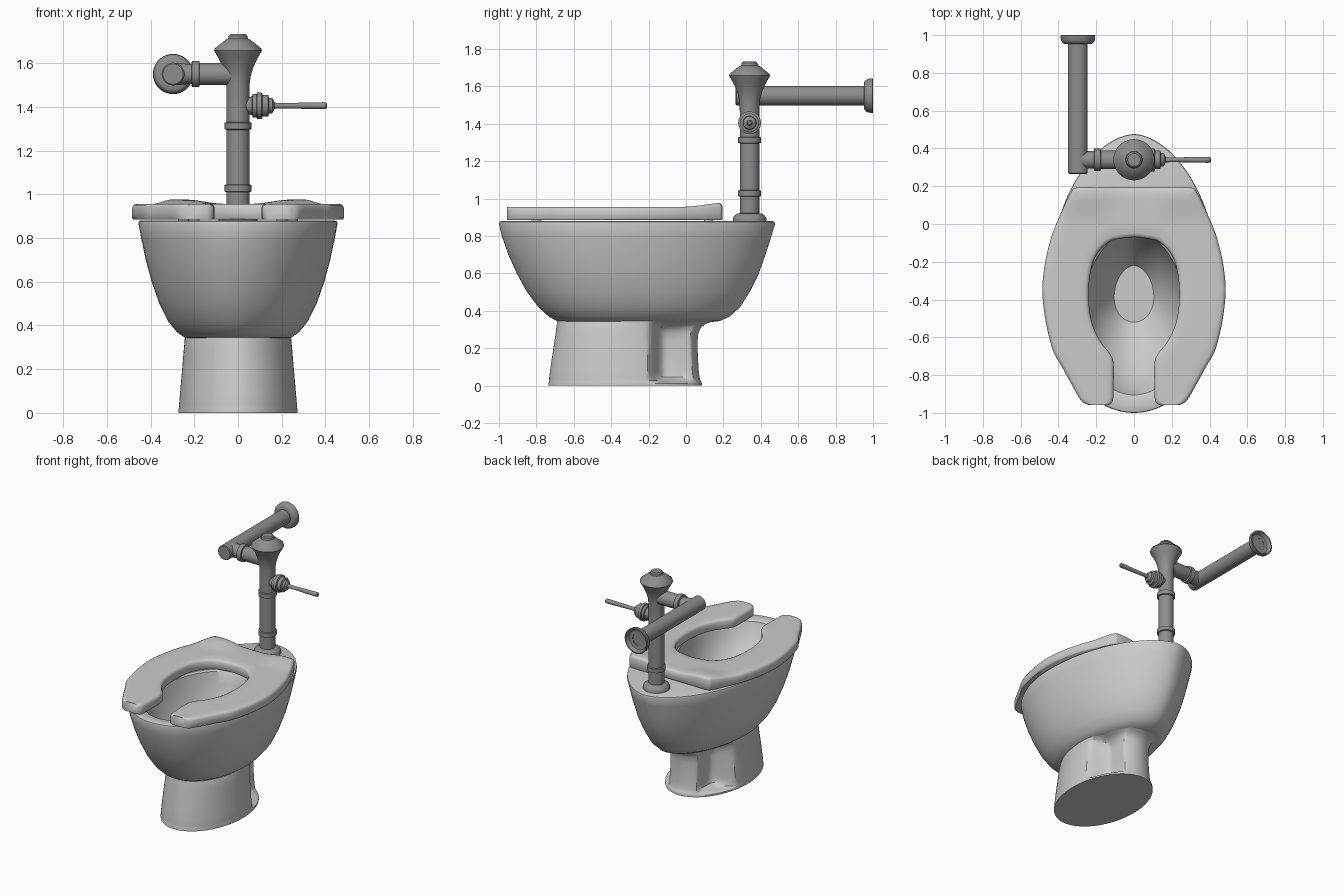
import bpy, bmesh, math
from mathutils import Vector


def material(name, v):
    m = bpy.data.materials.new(name)
    m.diffuse_color = (v, v, v, 1)
    return m


porcelain = material("light grey porcelain", 0.6)
metal = material("mid grey metal", 0.27)


def loft(name, rings, mat, angle=35):
    """Skin a list of closed rings and cap both ends."""
    bm = bmesh.new()
    vs = [[bm.verts.new(p) for p in r] for r in rings]
    n = len(vs[0])
    for a, b in zip(vs, vs[1:]):
        for i in range(n):
            j = (i + 1) % n
            bm.faces.new((a[i], a[j], b[j], b[i]))
    bm.faces.new(vs[0][::-1])
    bm.faces.new(vs[-1])
    bmesh.ops.recalc_face_normals(bm, faces=bm.faces)
    me = bpy.data.meshes.new(name)
    bm.to_mesh(me)
    bm.free()
    me.materials.append(mat)
    me.shade_smooth()
    me.set_sharp_from_angle(angle=math.radians(angle))
    ob = bpy.data.objects.new(name, me)
    bpy.context.collection.objects.link(ob)
    return ob


def lathe(name, profile, origin, axis, mat=metal, n=40):
    """Revolve (radius, distance) points about an axis through origin."""
    q = Vector((0, 0, 1)).rotation_difference(Vector(axis))
    rings = [[q @ Vector((r * math.cos(k * math.tau / n), r * math.sin(k * math.tau / n), h)) + Vector(origin)
              for k in range(n)] for r, h in profile]
    return loft(name, rings, mat)


def smooth(t):
    t = min(1, max(0, t))
    return t * t * (3 - 2 * t)


# Bowl: egg-shaped sections, outside up, over the rim, inside down to the water
def egg(z, front, back, w, n=96):
    mid = front + 0.435 * (back - front)
    ring = []
    for k in range(n):
        a = k * math.tau / n
        c, s = math.cos(a), math.sin(a)
        y = mid + c * (back - mid if c > 0 else mid - front)
        e = 1.12 if c > 0 else 1.0
        ring.append((math.copysign(abs(s) ** e, s) * w, y, z))
    return ring


bowl = [(0.338, -0.65, 0.12, 0.21), (0.345, -0.69, 0.18, 0.245), (0.37, -0.735, 0.235, 0.28),
        (0.42, -0.79, 0.29, 0.32), (0.50, -0.85, 0.34, 0.36), (0.60, -0.905, 0.39, 0.395),
        (0.70, -0.95, 0.425, 0.422), (0.80, -0.985, 0.457, 0.443), (0.865, -1.0, 0.476, 0.455),
        (0.876, -0.997, 0.473, 0.452), (0.88, -0.985, 0.462, 0.442),
        (0.88, -0.92, -0.02, 0.30), (0.87, -0.905, -0.03, 0.285), (0.78, -0.87, -0.05, 0.27),
        (0.68, -0.79, -0.09, 0.235), (0.58, -0.67, -0.14, 0.18), (0.51, -0.57, -0.19, 0.13),
        (0.47, -0.52, -0.22, 0.105)]
loft("bowl", [egg(*s) for s in bowl], porcelain)


# Pedestal: oval foot whose rear pinches into a narrow neck
def foot(z, front, back, w, pinch, n=120):
    mid, half = (front + back) / 2, (back - front) / 2
    ring = []
    for k in range(n):
        a = k * math.tau / n
        y = mid + half * math.cos(a)
        x = abs(math.sin(a)) * w
        neck = x + (min(x, 0.11) - x) * smooth((y + 0.21) / 0.1)
        x += (neck - x) * pinch
        ring.append((math.copysign(x, math.sin(a)), y, z))
    return ring


pedestal = [(0.0, -0.735, 0.085, 0.272, 0), (0.012, -0.735, 0.085, 0.272, 0), (0.02, -0.733, 0.083, 0.271, 0.15),
            (0.027, -0.732, 0.078, 0.27, 0.6), (0.045, -0.731, 0.072, 0.269, 0.9), (0.08, -0.727, 0.068, 0.266, 1),
            (0.16, -0.715, 0.063, 0.259, 1), (0.24, -0.703, 0.062, 0.252, 1), (0.28, -0.697, 0.066, 0.249, 0.95),
            (0.31, -0.693, 0.08, 0.246, 0.8), (0.33, -0.69, 0.105, 0.244, 0.5), (0.346, -0.688, 0.15, 0.243, 0.1)]
loft("pedestal", [foot(*s) for s in pedestal], porcelain)

# Seat: open-front ring, matching inner and outer outlines from front tip to back centre
inner = [(.135, -.958), (.112, -.935), (.108, -.85), (.108, -.74), (.125, -.69), (.185, -.61), (.228, -.5),
         (.24, -.36), (.225, -.23), (.19, -.15), (.14, -.1), (.11, -.085), (.085, -.08), (.04, -.073), (0, -.07)]
outer = [(.24, -.958), (.28, -.935), (.33, -.85), (.385, -.75), (.425, -.68), (.452, -.59), (.475, -.47),
         (.485, -.34), (.47, -.2), (.435, -.06), (.39, .05), (.335, .165), (.30, .193), (.15, .193), (0, .193)]


def spline(pts, sub=5):
    """Smooth curve through the points, mirrored to the other side."""
    pts = [Vector(p) for p in pts]
    pts += [Vector((-p.x, p.y)) for p in pts[-2::-1]]
    out = []
    for i in range(len(pts) - 1):
        p0, p1, p2, p3 = pts[max(i - 1, 0)], pts[i], pts[i + 1], pts[min(i + 2, len(pts) - 1)]
        for k in range(sub):
            t = k / sub
            out.append(0.5 * (2 * p1 + (p2 - p0) * t + (2 * p0 - 5 * p1 + 4 * p2 - p3) * t * t
                              + (3 * p1 - p0 - 3 * p2 + p3) * t ** 3))
    return out + [pts[-1]]


def seat_section(a, b):
    d = (b - a).normalized()
    ring = [(a + d * 0.006, 0.885), (a, 0.892), (a, 0.938), (a + d * 0.007, 0.951), (a + d * 0.022, 0.956)]
    ring += [(a.lerp(b, t / 8), 0.956) for t in range(2, 7)]
    ring += [(b - d * 0.022, 0.956), (b - d * 0.007, 0.951), (b, 0.938), (b, 0.892), (b - d * 0.006, 0.885)]
    res = []
    for p, z in ring:
        if z > 0.9:  # raised rear corners
            z += 0.02 * smooth((p.y - 0.0) / 0.19) * smooth((abs(p.x) - 0.06) / 0.18)
        res.append((p.x, p.y, z))
    return res


loft("seat", [seat_section(a, b) for a, b in zip(spline(inner), spline(outer))], porcelain, 50)

# Small bumpers between seat and rim
for side in (-1, 1):
    for i, (x, y) in enumerate([(0.25, -0.80), (0.2, 0.12)]):
        lathe(f"seat_bumper_{'left' if side < 0 else 'right'}_{i}", [(0.025, 0), (0.025, 0.012)],
              (side * x, y, 0.877), (0, 0, 1), porcelain, 16)

# Upright flush pipe with foot flange, couplings and flared valve head
P = (0, 0.34, 0)
UP = (0, 0, 1)
lathe("pipe_flange", [(0.09, 0.87), (0.09, 0.893), (0.082, 0.908), (0.065, 0.92), (0.05, 0.922)], P, UP)
lathe("flush_pipe", [(0.052, 0.9), (0.052, 1.45)], P, UP)
for name, z in (("lower_coupling", 1.01), ("upper_coupling", 1.295)):
    lathe(name, [(0.052, z), (0.061, z + 0.003), (0.061, z + 0.032), (0.052, z + 0.035)], P, UP)
lathe("valve_head", [(0.052, 1.42), (0.053, 1.5), (0.058, 1.54), (0.07, 1.58), (0.088, 1.62), (0.106, 1.65),
                     (0.109, 1.657), (0.106, 1.667), (0.055, 1.708), (0.045, 1.712), (0.042, 1.725),
                     (0.034, 1.732)], P, UP)

# Side supply pipe, its coupling, and the long pipe to the wall
S = (0, 0.34, 1.55)
LEFT = (-1, 0, 0)
lathe("side_pipe", [(0.05, 0), (0.05, 0.2), (0.045, 0.22), (0.05, 0.27), (0.05, 0.295)], S, LEFT)
lathe("side_coupling", [(0.05, 0.175), (0.06, 0.178), (0.06, 0.21), (0.05, 0.213)], S, LEFT)
W = (-0.297, 0, 1.55)
BACK = (0, 1, 0)
lathe("wall_pipe", [(0.046, 0.265), (0.052, 0.27), (0.052, 0.97)], W, BACK)
lathe("wall_flange", [(0.05, 0.952), (0.072, 0.953), (0.08, 0.958), (0.09, 0.972), (0.092, 0.998), (0.09, 1.0),
                      (0.082, 1.0), (0.07, 0.975), (0.052, 0.972), (0.046, 0.972), (0.046, 0.9)], W, BACK)

# Flush handle on the right
lathe("flush_handle", [(0.04, 0.0), (0.036, 0.045), (0.045, 0.065), (0.053, 0.067), (0.053, 0.085), (0.061, 0.087),
                       (0.061, 0.108), (0.05, 0.112), (0.05, 0.138), (0.036, 0.142), (0.034, 0.158), (0.014, 0.168),
                       (0.012, 0.2), (0.016, 0.39), (0.015, 0.402), (0.009, 0.408)],
      (0, 0.34, 1.405), (1, 0, 0))
